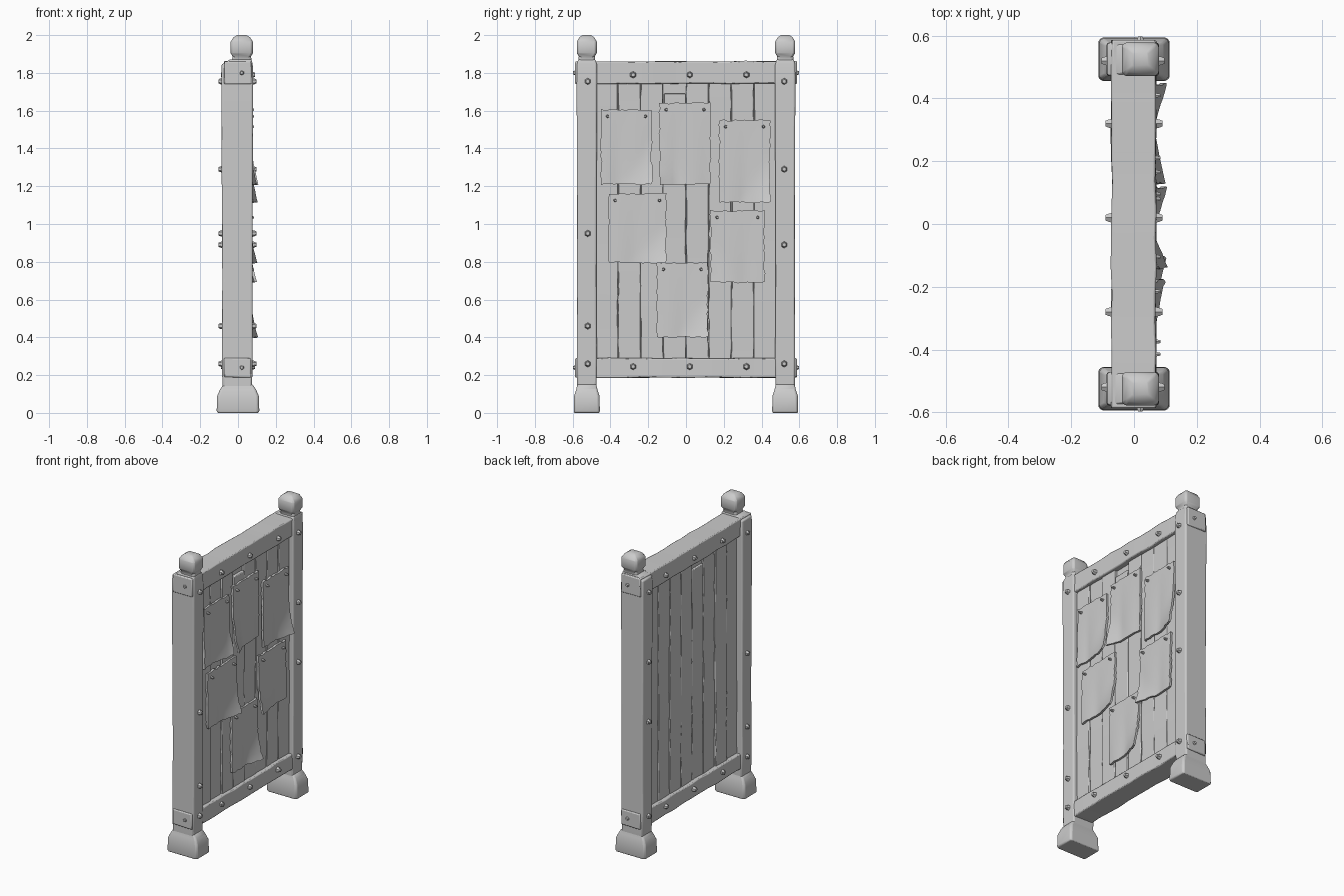
import bpy, bmesh, math, random
from mathutils import Matrix, Vector

random.seed(4)
if "Cube" in bpy.data.objects:
    bpy.data.objects.remove(bpy.data.objects["Cube"])

grey = bpy.data.materials.new("weathered_grey")
grey.use_nodes = True
colour = (0.6, 0.6, 0.6, 1)
grey.diffuse_color = colour
grey.node_tree.nodes["Principled BSDF"].inputs["Base Color"].default_value = colour


def finish(name, bm, bevel=0.0, angle=40):
    """Turn a bmesh into a smooth shaded object with worn edges."""
    bmesh.ops.recalc_face_normals(bm, faces=bm.faces)
    mesh = bpy.data.meshes.new(name)
    bm.to_mesh(mesh)
    bm.free()
    mesh.materials.append(grey)
    ob = bpy.data.objects.new(name, mesh)
    bpy.context.collection.objects.link(ob)
    bpy.ops.object.select_all(action="DESELECT")
    ob.select_set(True)
    bpy.context.view_layer.objects.active = ob
    if bevel:
        mod = ob.modifiers.new("worn_edges", "BEVEL")
        mod.width = bevel
        mod.segments = 2
        mod.limit_method = "ANGLE"
        mod.angle_limit = math.radians(40)
    bpy.ops.object.shade_smooth_by_angle(angle=math.radians(angle))
    return ob


def loft(name, rings, y, chamfer=0.1):
    """Stack chamfered rectangles given as (z, x centre, half x, half y)."""
    bm = bmesh.new()
    loops = []
    for z, cx, hx, hy in rings:
        c = chamfer * min(hx, hy)
        loop = []
        for sx, sy in ((1, 1), (-1, 1), (-1, -1), (1, -1)):
            pair = [(hx, hy - c), (hx - c, hy)]
            for px, py in pair if sx == sy else pair[::-1]:
                loop.append(bm.verts.new((cx + sx * px, y + sy * py, z)))
        loops.append(loop)
    for a, b in zip(loops, loops[1:]):
        for i in range(8):
            j = (i + 1) % 8
            bm.faces.new((a[i], a[j], b[j], b[i]))
    bm.faces.new(loops[0])
    bm.faces.new(loops[-1])
    return finish(name, bm, 0.004)


def beam(name, lo, hi, axis, cuts=8, wobble=0.003, bevel=0.006):
    """Box between two corners, cut along one axis and slightly warped."""
    bm = bmesh.new()
    bmesh.ops.create_cube(bm, size=1)
    lo, hi = Vector(lo), Vector(hi)
    for v in bm.verts:
        v.co = [lo[i] + (v.co[i] + 0.5) * (hi[i] - lo[i]) for i in range(3)]
    long_edges = [e for e in bm.edges
                  if abs(e.verts[0].co[axis] - e.verts[1].co[axis]) > 1e-4]
    bmesh.ops.subdivide_edges(bm, edges=long_edges, cuts=cuts)
    for v in bm.verts:
        for i in range(3):
            if i != axis:
                v.co[i] += random.uniform(-wobble, wobble)
    return finish(name, bm, bevel)


def stud(name, location, direction, size=0.02):
    """Rounded, six sided nail head facing along a direction."""
    bm = bmesh.new()
    for r, h, z in ((size, 0.022, 0), (size * 0.75, 0.012, 0.012)):
        bmesh.ops.create_cone(bm, cap_ends=True, segments=6, radius1=r,
                              radius2=r * 0.7, depth=h,
                              matrix=Matrix.Translation((0, 0, z)))
    turn = Vector(direction).to_track_quat("Z", "Y").to_matrix().to_4x4()
    bm.transform(Matrix.Translation(location) @ turn)
    finish(name, bm)


# Posts with feet, collars and knobs
for side, s in (("left", 1), ("right", -1)):
    y = s * 0.525
    loft(side + "_foot", [(0, 0, 0.108, 0.066), (0.01, 0, 0.113, 0.069),
                          (0.09, 0, 0.11, 0.067), (0.125, 0, 0.095, 0.056),
                          (0.15, 0, 0.078, 0.05)], y, 0.15)
    loft(side + "_post", [(0.13, -0.004, 0.078, 0.052), (0.3, -0.004, 0.082, 0.053),
                          (0.7, -0.003, 0.08, 0.051), (1.2, -0.004, 0.082, 0.052),
                          (1.74, -0.004, 0.084, 0.054), (1.845, -0.004, 0.082, 0.053),
                          (1.87, 0.014, 0.058, 0.046)], y, 0.12)
    loft(side + "_knob", [(1.86, 0.02, 0.052, 0.044), (1.885, 0.02, 0.048, 0.041),
                          (1.905, 0.02, 0.059, 0.053), (1.965, 0.02, 0.059, 0.053),
                          (1.988, 0.02, 0.044, 0.04), (2.0, 0.02, 0.025, 0.022)],
         y, 0.2)

# Rails whose ends pass through the posts
for name, z0, z1 in (("top_rail", 1.742, 1.862), ("bottom_rail", 0.187, 0.29)):
    beam(name, (-0.072, -0.587, z0), (0.07, 0.587, z1), 1, 12)

# Board made of upright planks, one with a broken top
count = 8
width = 0.96 / count
for i in range(count):
    y0 = -0.48 + i * width
    depth = random.uniform(-0.004, 0.004)
    top = 1.69 if i == 3 else 1.77
    beam(f"plank_{i + 1}", (-0.047 + depth, y0 + 0.001, 0.26),
         (0.047 + depth, y0 + width - 0.001, top), 2, 10, 0.0025, 0.004)
beam("backing_board", (-0.03, -0.48, 0.25), (0.03, 0.48, 1.77), 2, 1, 0)


# Pinned paper sheets with ragged edges and curling lower corners
def paper(name, y0, y1, z0, z1, curl):
    bm = bmesh.new()
    nu, nv = 12, 16
    bmesh.ops.create_grid(bm, x_segments=nu, y_segments=nv, size=0.5)
    border = {v for v in bm.verts if v.is_boundary}
    for v in bm.verts:
        u, w = v.co.x + 0.5, v.co.y + 0.5
        y, z = y0 + u * (y1 - y0), z0 + w * (z1 - z0)
        if v in border:
            y += random.uniform(-0.005, 0.005)
            z += random.uniform(-0.005, 0.005)
        corner = u if curl > 0 else 1 - u
        lift = 0.035 * max(0, corner - w - 0.35) ** 2 / 0.4
        lift += 0.008 * (1 - w) * abs(math.sin(u * 5 + z0 * 9))
        v.co = (0.063 + lift, y, z)
    solid = bmesh.ops.extrude_face_region(bm, geom=bm.faces[:])
    for v in solid["geom"]:
        if isinstance(v, bmesh.types.BMVert):
            v.co.x -= 0.014
    finish(name, bm, 0, 50)
    for k, py in enumerate((y0 + 0.035, y1 - 0.035)):
        stud(f"{name}_pin_{k + 1}", (0.066, py, z1 - 0.035), (1, 0, 0), 0.01)


sheets = [(-0.45, -0.18, 1.21, 1.605, 1), (-0.14, 0.13, 1.21, 1.64, -1),
          (0.175, 0.445, 1.115, 1.55, 1), (-0.41, -0.105, 0.795, 1.16, 1),
          (0.13, 0.415, 0.69, 1.07, -1), (-0.155, 0.115, 0.4, 0.795, 1)]
for i, sheet in enumerate(sheets):
    paper(f"paper_{i + 1}", *sheet)

# Nail heads on both faces of the frame and on the rail ends
for face, f in (("papered", 1), ("plain", -1)):
    for rail, z in (("top", 1.79), ("bottom", 0.245)):
        for k, y in enumerate((-0.28, 0.02, 0.32)):
            stud(f"{face}_{rail}_rail_stud_{k + 1}", (f * 0.073, y, z), (f, 0, 0))
    for side, s, heights in (("left", 1, (0.26, 0.89, 1.29, 1.755)),
                             ("right", -1, (0.26, 0.46, 0.95, 1.755))):
        for k, z in enumerate(heights):
            stud(f"{face}_{side}_post_stud_{k + 1}",
                 (-0.003 + f * 0.083, s * 0.52, z), (f, 0, 0))
for side, s in (("left", 1), ("right", -1)):
    for k, z in enumerate((0.24, 1.8)):
        stud(f"{side}_rail_end_bolt_{k + 1}", (0.02, s * 0.58, z), (0, s, 0), 0.016)
